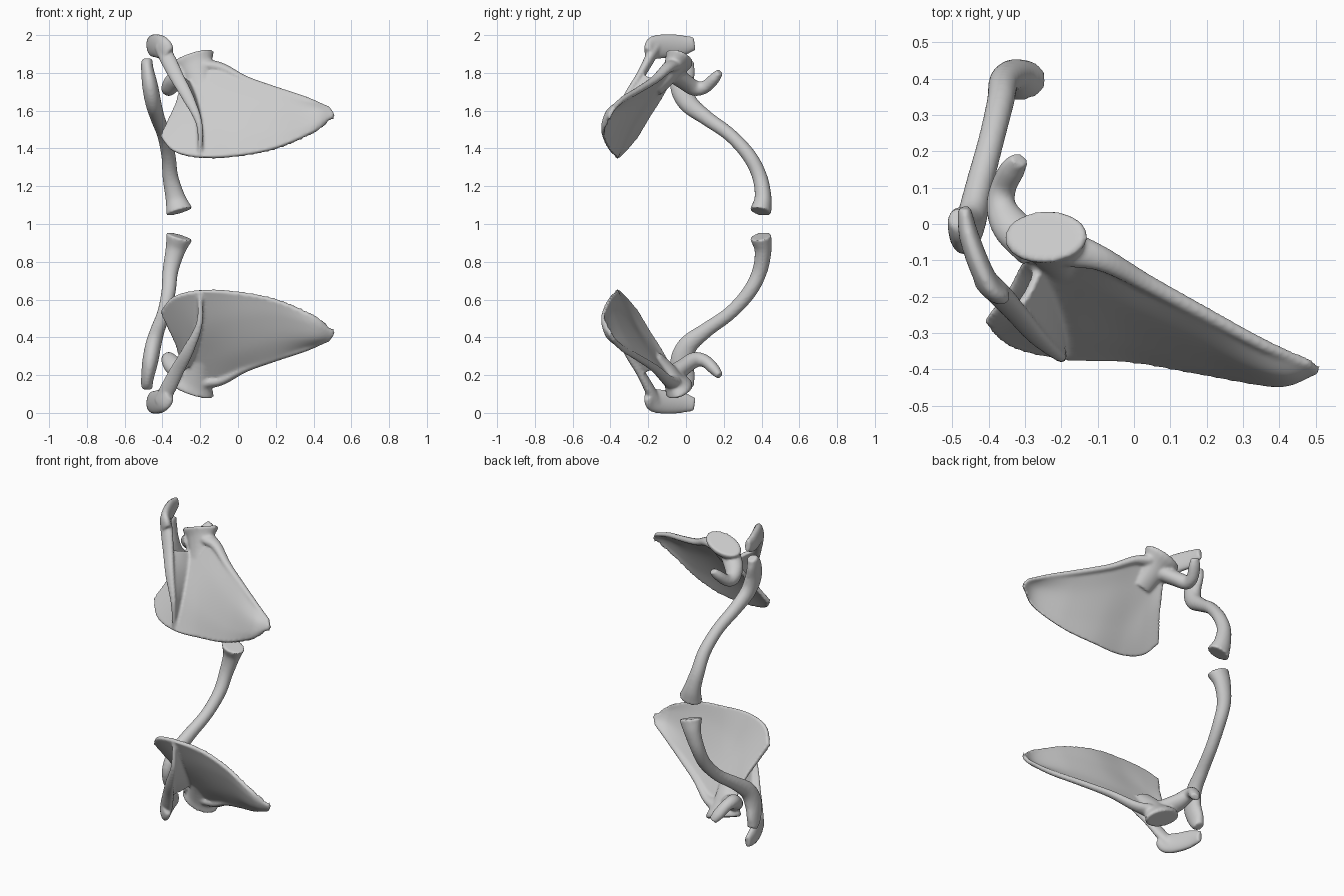
import bpy, bmesh, math
from mathutils import Vector

def spline(pts, n=8):
    """Catmull-Rom through points of any dimension."""
    p = [Vector(q) for q in pts]
    p = [2 * p[0] - p[1]] + p + [2 * p[-1] - p[-2]]
    out = []
    for i in range(1, len(p) - 2):
        a, b, c, d = p[i - 1:i + 3]
        for k in range(n):
            t = k / n
            out.append(0.5 * (2 * b + (c - a) * t + (2 * a - 5 * b + 4 * c - d) * t * t
                              + (3 * b - a - 3 * c + d) * t ** 3))
    return out + [p[-2]]

def loft(bm, rings):
    """Closed solid through a list of equal rings (origin sits on the mirror plane z = 1)."""
    vs = [[bm.verts.new((v[0], v[1], v[2] - 1)) for v in r] for r in rings]
    m = len(vs[0])
    fs = [bm.faces.new((r[i], r[(i + 1) % m], s[(i + 1) % m], s[i]))
          for r, s in zip(vs, vs[1:]) for i in range(m)]
    fs += [bm.faces.new(vs[0][::-1]), bm.faces.new(vs[-1])]
    bmesh.ops.recalc_face_normals(bm, faces=fs)

def tube(bm, pos, radii, ref, sides=20):
    """Elliptical tube; first radius lies along ref, second across it."""
    c, r = spline(pos), spline([(a, b, 0) for a, b in radii])
    rings = []
    for i, p in enumerate(c):
        d = (c[min(i + 1, len(c) - 1)] - c[max(i - 1, 0)]).normalized()
        u = Vector(ref)
        u = (u - d * u.dot(d)).normalized()
        w = d.cross(u)
        rings.append([p + u * (r[i].x * math.cos(t)) + w * (r[i].y * math.sin(t))
                      for t in (2 * math.pi * k / sides for k in range(sides))])
    loft(bm, rings)

def sheet(bm, rows, off):
    """Thin curved plate through a grid of control points."""
    cols = [spline(c) for c in zip(*[spline(r) for r in rows])]
    off = Vector(off)
    loft(bm, [[p + off for p in r] + [p - off for p in reversed(r)] for r in zip(*cols)])

def finish(bm, name, voxel, smooth):
    me = bpy.data.meshes.new(name)
    bm.to_mesh(me)
    bm.free()
    ob = bpy.data.objects.new(name, me)
    bpy.context.collection.objects.link(ob)
    ob.location.z = 1
    rm = ob.modifiers.new("fuse", 'REMESH')
    rm.mode, rm.voxel_size, rm.use_smooth_shade = 'VOXEL', voxel, True
    sm = ob.modifiers.new("soften", 'SMOOTH')
    sm.factor, sm.iterations = 0.5, smooth
    mi = ob.modifiers.new("other_side", 'MIRROR')
    mi.use_axis = (False, False, True)
    mi.use_mirror_merge = False

# shoulder blade: plate from upper border to lower tip
bm = bmesh.new()
sheet(bm, [
    [(-.41, -.265, 1.46), (-.365, -.205, 1.56), (-.31, -.13, 1.68), (-.29, -.07, 1.80)],
    [(-.34, -.33, 1.385), (-.28, -.24, 1.55), (-.25, -.155, 1.69), (-.22, -.06, 1.84)],
    [(-.20, -.365, 1.352), (-.18, -.28, 1.53), (-.16, -.18, 1.69), (-.14, -.075, 1.85)],
    [(0, -.375, 1.36), (0, -.32, 1.50), (0, -.235, 1.66), (0, -.145, 1.785)],
    [(.2, -.41, 1.40), (.2, -.38, 1.49), (.2, -.325, 1.61), (.2, -.25, 1.72)],
    [(.4, -.44, 1.485), (.4, -.435, 1.53), (.4, -.405, 1.60), (.4, -.345, 1.65)],
    [(.495, -.405, 1.55), (.51, -.405, 1.565), (.51, -.395, 1.59), (.485, -.38, 1.62)],
], (.004, .010, -.007))
# thick outer border
tube(bm, [(-.17, -.07, 1.84), (-.08, -.10, 1.825), (.04, -.165, 1.765), (.2, -.25, 1.71),
          (.36, -.335, 1.66), (.48, -.385, 1.61)],
     [(.05, .035), (.034, .026), (.025, .02), (.02, .018), (.017, .015), (.012, .012)], (0, 1, 0))
# socket and neck
tube(bm, [(-.19, -.15, 1.70), (-.21, -.10, 1.77), (-.225, -.065, 1.83), (-.24, -.04, 1.87), (-.245, -.034, 1.885)],
     [(.05, .02), (.065, .04), (.09, .055), (.12, .076), (.112, .07)], (1, 0, .4))
# hooked process
tube(bm, [(-.27, -.07, 1.80), (-.335, -.01, 1.755), (-.365, .045, 1.72), (-.36, .10, 1.725),
          (-.335, .15, 1.77), (-.315, .178, 1.805)],
     [(.06, .05), (.055, .045), (.042, .042), (.036, .034), (.036, .03), (.026, .02)], (1, 0, 0))
# spine fin
sheet(bm, [
    [(-.20, -.34, 1.375), (-.20, -.355, 1.38), (-.20, -.37, 1.385)],
    [(-.205, -.28, 1.53), (-.205, -.32, 1.53), (-.205, -.365, 1.53)],
    [(-.23, -.19, 1.66), (-.24, -.25, 1.66), (-.255, -.315, 1.67)],
    [(-.265, -.12, 1.75), (-.29, -.18, 1.77), (-.33, -.24, 1.79)],
], (.012, 0, .006))
# spine crest
tube(bm, [(-.20, -.365, 1.38), (-.205, -.365, 1.53), (-.265, -.315, 1.67), (-.325, -.245, 1.78),
          (-.37, -.195, 1.87), (-.41, -.155, 1.945)],
     [(.012, .01), (.018, .014), (.032, .017), (.038, .022), (.042, .027), (.035, .032)], (1, 0, .5))
# acromion
tube(bm, [(-.365, -.20, 1.90), (-.395, -.175, 1.93), (-.425, -.115, 1.942), (-.455, -.03, 1.945), (-.468, .045, 1.955)],
     [(.04, .025), (.062, .03), (.064, .03), (.058, .027), (.036, .018)], (0, 0, 1))
finish(bm, "shoulder_blades", .008, 6)

# collar bone: S-shaped shaft, flat outer end, flared inner end
bm = bmesh.new()
tube(bm, [(-.482, .015, 1.87), (-.480, -.005, 1.82), (-.465, -.022, 1.73), (-.448, .012, 1.64), (-.425, .11, 1.56),
          (-.392, .235, 1.47), (-.368, .335, 1.36), (-.358, .39, 1.25), (-.332, .408, 1.14), (-.31, .395, 1.065)],
     [(.03, .03), (.033, .055), (.042, .062), (.042, .052), (.038, .04), (.036, .036),
      (.038, .038), (.042, .04), (.053, .045), (.072, .058)], (1, 0, 0))
finish(bm, "collar_bones", .008, 5)
